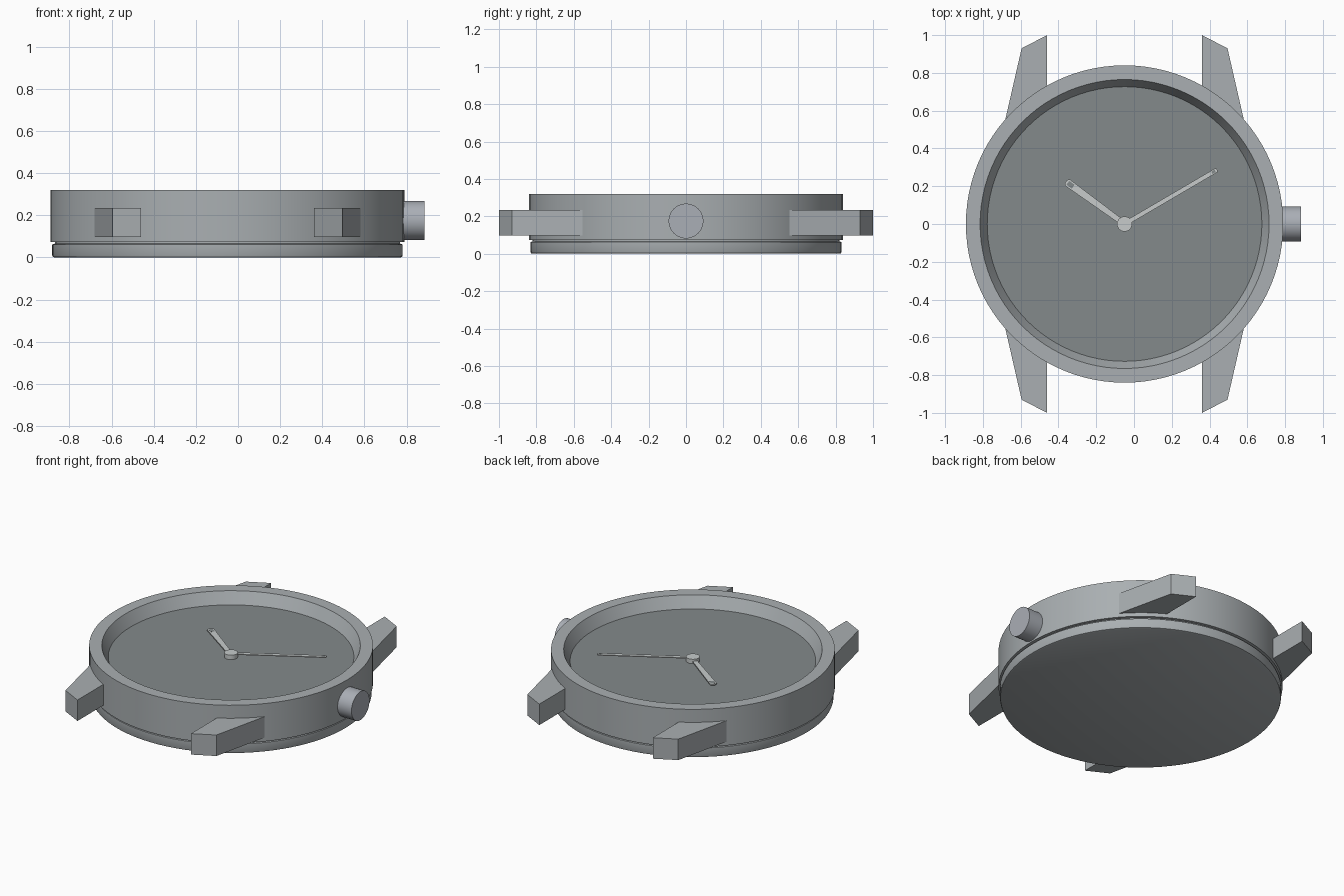
import bpy, bmesh, math
from mathutils import Matrix, Vector

if "Cube" in bpy.data.objects:
    bpy.data.objects.remove(bpy.data.objects["Cube"])

CX = -0.05  # centre of the watch case


def material(name, rgb):
    m = bpy.data.materials.new(name)
    m.diffuse_color = (*rgb, 1)
    m.use_nodes = True
    m.node_tree.nodes["Principled BSDF"].inputs["Base Color"].default_value = m.diffuse_color
    return m


STEEL = material("brushed steel", (0.40, 0.43, 0.445))
CROWN = material("bluish steel", (0.40, 0.425, 0.465))
DIAL = material("dark grey", (0.23, 0.254, 0.258))
HAND = material("pale steel", (0.57, 0.60, 0.60))


def finish(name, bm, mat, smooth=False):
    bmesh.ops.recalc_face_normals(bm, faces=bm.faces)
    me = bpy.data.meshes.new(name)
    bm.to_mesh(me)
    bm.free()
    ob = bpy.data.objects.new(name, me)
    bpy.context.collection.objects.link(ob)
    me.materials.append(mat)
    if smooth:
        bpy.ops.object.select_all(action='DESELECT')
        ob.select_set(True)
        bpy.context.view_layer.objects.active = ob
        bpy.ops.object.shade_smooth_by_angle(angle=math.radians(30))
    return ob


def lathe(name, profile, mat, matrix, steps=96):
    """Revolve (radius, height) points around the local z axis."""
    bm = bmesh.new()
    vs = [bm.verts.new((r, 0, z)) for r, z in profile]
    es = [bm.edges.new(p) for p in zip(vs, vs[1:])]
    bmesh.ops.spin(bm, geom=vs + es, cent=(0, 0, 0), axis=(0, 0, 1),
                   angle=math.tau, steps=steps, use_duplicate=False)
    bmesh.ops.remove_doubles(bm, verts=bm.verts, dist=1e-5)
    bm.transform(matrix)
    return finish(name, bm, mat, True)


def prism(name, outline, z0, z1, mat, matrix=Matrix()):
    """Extrude a flat (x, y) outline from z0 to z1."""
    bm = bmesh.new()
    face = bm.faces.new([bm.verts.new((x, y, z0)) for x, y in outline])
    new = bmesh.ops.extrude_face_region(bm, geom=[face])["geom"]
    bmesh.ops.translate(bm, vec=(0, 0, z1 - z0),
                        verts=[g for g in new if isinstance(g, bmesh.types.BMVert)])
    bm.transform(matrix)
    return finish(name, bm, mat)


centre = Matrix.Translation((CX, 0, 0))

# Case ring with a sloping inner wall, case back and dial
lathe("case_ring", [(0.81, 0.073), (0.84, 0.073), (0.84, 0.32), (0.765, 0.32),
                    (0.727, 0.245)], STEEL, centre)
lathe("case_back", [(0, 0), (0.822, 0), (0.829, 0.003), (0.832, 0.01),
                    (0.832, 0.062), (0.82, 0.066), (0.82, 0.073)], STEEL, centre)
lathe("dial", [(0, 0.245), (0.727, 0.245)], DIAL, centre)

# Crown on the right side
to_side = Matrix.Translation((0, 0, 0.175)) @ Matrix.Rotation(math.pi / 2, 4, 'Y')
lathe("crown", [(0.093, 0.775), (0.093, 0.885), (0, 0.885)], CROWN, to_side, 48)

# Four tapered strap lugs
lug = [(0.41, 0.71), (0.41, 1.0), (0.545, 0.93), (0.632, 0.55), (0.62, 0.535)]
for sx, side in ((-1, "left"), (1, "right")):
    for sy, end in ((-1, "front"), (1, "back")):
        prism(f"lug_{end}_{side}", [(x * sx, y * sy) for x, y in lug],
              0.098, 0.235, STEEL, centre)


def hand(name, tip, w0, w1, z0, z1, slot):
    """Bar from the hub to the tip, with a dark slot near its end."""
    d = Vector((tip[0] - CX, tip[1]))
    n = d.length
    m = centre @ Matrix.Rotation(math.atan2(d.y, d.x), 4, 'Z')
    prism(name, [(0, -w0), (n - w1 * 0.5, -w1), (n, -w1 * 0.5), (n, w1 * 0.5),
                 (n - w1 * 0.5, w1), (0, w0)], z0, z1, HAND, m)
    a, b, w = n - 0.012 - slot, n - 0.012, w1 * 0.6
    prism(name + "_slot", [(a, -w), (b, -w), (b, w), (a, w)],
          z1 - 0.001, z1 + 0.001, DIAL, m)


# Hands and their centre cap
hand("hour_hand", (-0.36, 0.225), 0.014, 0.021, 0.254, 0.261, 0.035)
hand("minute_hand", (0.44, 0.287), 0.012, 0.012, 0.264, 0.270, 0.02)
lathe("hand_hub", [(0.04, 0.245), (0.04, 0.274), (0, 0.274)], HAND, centre, 32)
